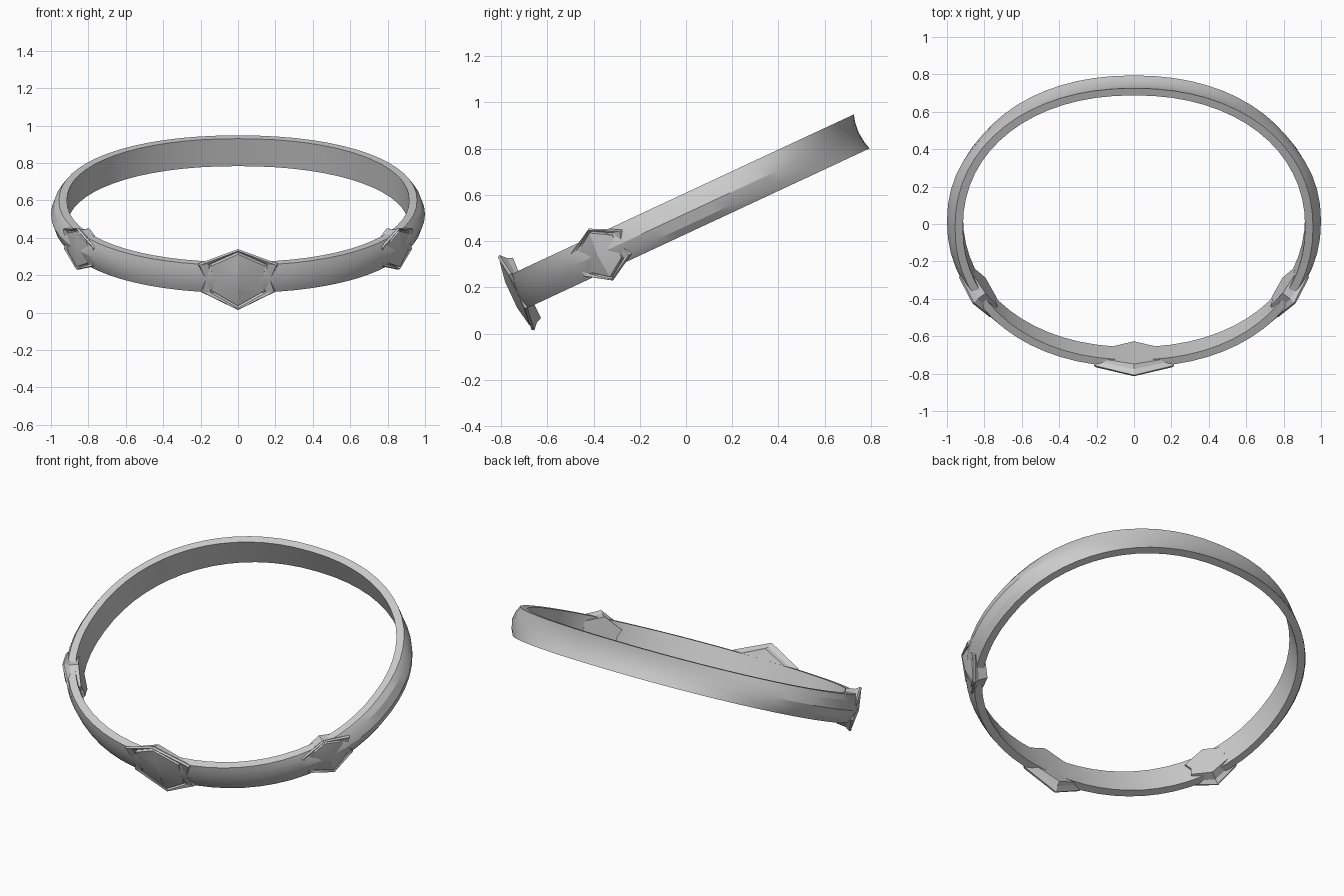
import bpy, bmesh, math
from mathutils import Matrix, Vector

if "Cube" in bpy.data.objects:
    bpy.data.objects.remove(bpy.data.objects["Cube"])

# whole circlet is designed flat, then tilted up at the back
TILT = Matrix.Translation((0, 0.015, 0.527)) @ Matrix.Rotation(math.radians(25), 4, 'X')


def loft(name, rings, matrix, closed=False, caps=False, angle=25):
    bm = bmesh.new()
    vs = [[bm.verts.new(p) for p in r] for r in rings]
    m, n = len(vs), len(vs[0])
    for i in range(m if closed else m - 1):
        a, b = vs[i], vs[(i + 1) % m]
        for j in range(n):
            k = (j + 1) % n
            bm.faces.new((a[j], a[k], b[k], b[j]))
    if caps:
        bm.faces.new(vs[0])
    bmesh.ops.remove_doubles(bm, verts=bm.verts, dist=1e-5)
    bm.transform(matrix)
    bmesh.ops.recalc_face_normals(bm, faces=bm.faces)
    me = bpy.data.meshes.new(name)
    bm.to_mesh(me)
    bm.free()
    ob = bpy.data.objects.new(name, me)
    bpy.context.collection.objects.link(ob)
    bpy.context.view_layer.objects.active = ob
    ob.select_set(True)
    bpy.ops.object.shade_smooth_by_angle(angle=math.radians(angle))
    ob.select_set(False)
    return ob


def oval(t, off, w):
    c, s = math.cos(t), math.sin(t)
    r = lambda v: math.copysign(abs(v) ** (2 / 2.15), v)
    return Vector(((0.957 + off) * r(c), (0.822 + off) * r(s), w))


# band: ridged at sides and front, shallow groove with rims at the back
SEG = 64
rings = []
for i in range(SEG):
    t = 2 * math.pi * i / SEG
    c, s = math.cos(t), math.sin(t)
    ridge = 0.043 * c ** 4 + (0.012 * s * s if s < 0 else -0.014 * s * s)
    rings.append([oval(t, -0.042, -0.081), oval(t, -0.042, 0.081),
                  oval(t, 0, 0.081), oval(t, ridge * 0.6, 0.05),
                  oval(t, ridge, 0.0),
                  oval(t, ridge * 0.6, -0.05), oval(t, 0, -0.081)])
loft("band", rings, TILT, closed=True, angle=20)

# jewel outline: pointed top and bottom, flared corners, pinched waist
OUTLINE = [(0, 0.178), (0.215, 0.085), (0.178, 0.0), (0.2, -0.08),
           (0, -0.181), (-0.2, -0.08), (-0.178, 0.0), (-0.215, 0.085)]
GEM = [(0, 0.155), (0.145, 0.08), (0.14, 0.0), (0.135, -0.075),
       (0, -0.155), (-0.135, -0.075), (-0.14, 0.0), (-0.145, 0.08)]


def jewel(label, origin, angle, scale, depth, apex, ridge):
    out = Vector((math.cos(angle), math.sin(angle), 0))
    tan = Vector((-out.y, out.x, 0))
    org = Vector(origin)

    def ring(pts, k, o, bow=0.0, kz=None):
        kz = k if kz is None else kz
        # bow pushes the vertical centre line outward
        return [org + tan * (x * k * scale) + Vector((0, 0, z * kz * scale))
                + out * (o + (bow if x == 0 else 0)) for x, z in pts]

    loft(label + "_setting", [
        ring(OUTLINE, 0.8, -depth, -0.004),
        ring(OUTLINE, 0.86, -0.02, 0.006),
        ring(OUTLINE, 1.0, -0.004, 0.014),
        ring(OUTLINE, 0.96, 0.008, 0.012),
        ring(GEM, 1.08, 0.006, 0.012),
        ring(GEM, 1.02, -0.012, 0.008),
        ring(GEM, 0.9, -0.012, 0.008)], TILT, caps=True, angle=15)
    loft(label + "_gem", [
        ring(GEM, 1.0, -0.012, 0.005),
        ring(GEM, 0.98, 0.01, 0.01),
        ring(GEM, 0.0, apex, 0, ridge)], TILT, angle=12)


jewel("front", (0, -0.815, 0), -math.pi / 2, 1.0, 0.035, 0.036, 0.4)
for side, name in ((1, "right"), (-1, "left")):
    a = math.radians(-35)
    if side < 0:
        a = math.pi - a
    jewel(name, (side * 0.848, -0.42, -0.005), a, 0.69, 0.062, 0.034, 0.0)
